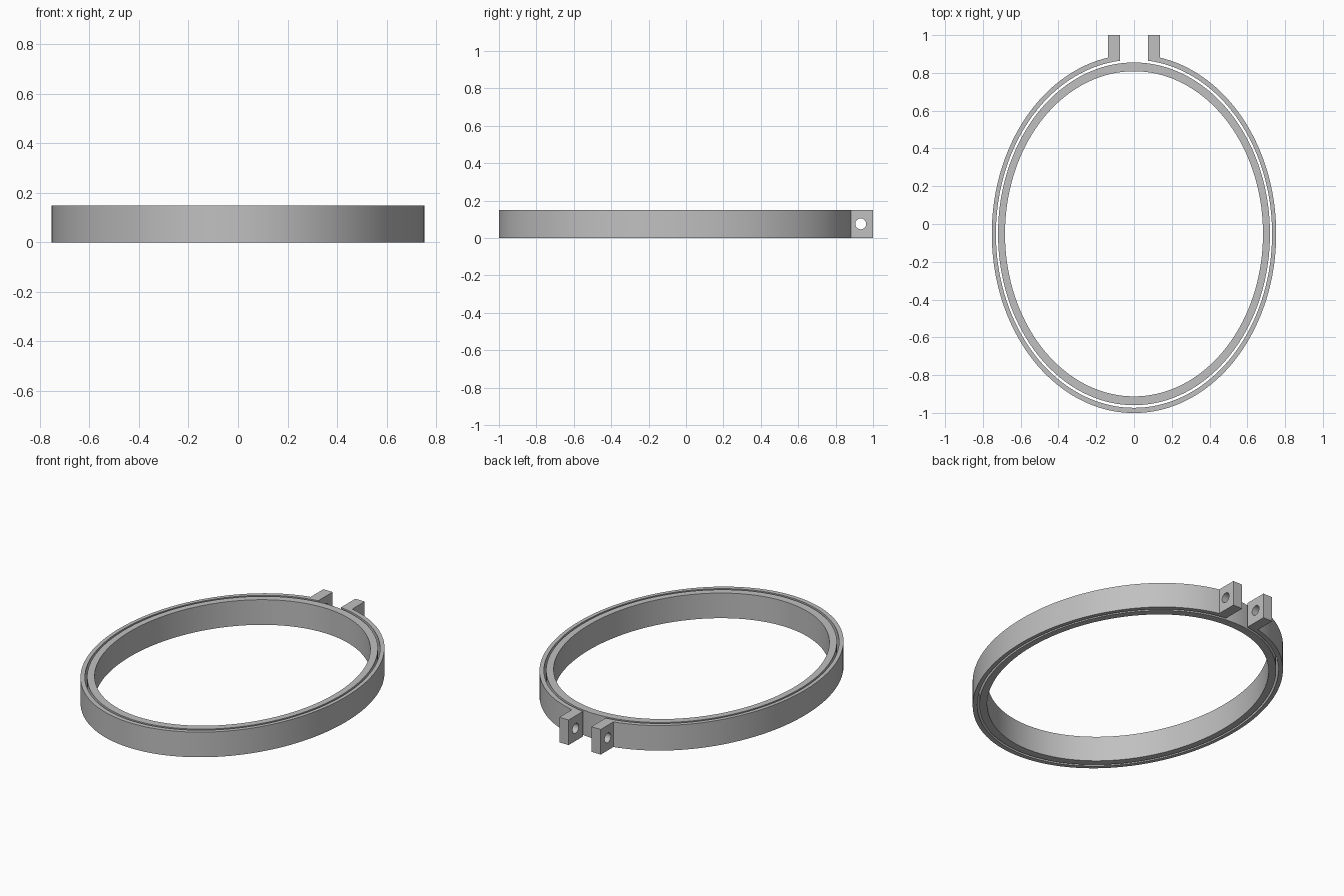
import bpy, bmesh
from math import sin, cos, asin, pi
from mathutils import Matrix

if "Cube" in bpy.data.objects:
    bpy.data.objects.remove(bpy.data.objects["Cube"])

HEIGHT = 0.15
CENTRE_Y = -0.052
SEGMENTS = 144
RATIO = 1.26              # oval length over width
LUG_IN, LUG_OUT = 0.075, 0.137

grey = bpy.data.materials.new("light grey")
grey.use_nodes = True
colour = (0.53, 0.53, 0.53, 1)
grey.diffuse_color = colour
grey.node_tree.nodes["Principled BSDF"].inputs["Base Color"].default_value = colour


def oval(rx, start, end, count):
    """Points on an oval; angles run clockwise from the back (+y)."""
    return [(rx * sin(a), CENTRE_Y + rx * RATIO * cos(a))
            for a in (start + (end - start) * i / count for i in range(count + 1))]


def extrude_faces(bm, faces):
    """Raise flat faces into a solid of the hoop height."""
    result = bmesh.ops.extrude_face_region(bm, geom=faces, use_keep_orig=True)
    top = [v for v in result["geom"] if isinstance(v, bmesh.types.BMVert)]
    bmesh.ops.translate(bm, verts=top, vec=(0, 0, HEIGHT))
    bmesh.ops.recalc_face_normals(bm, faces=bm.faces[:])


def make_object(name, bm):
    mesh = bpy.data.meshes.new(name)
    bm.to_mesh(mesh)
    bm.free()
    mesh.materials.append(grey)
    obj = bpy.data.objects.new(name, mesh)
    bpy.context.collection.objects.link(obj)
    return obj


def activate(obj):
    bpy.ops.object.select_all(action="DESELECT")
    obj.select_set(True)
    bpy.context.view_layer.objects.active = obj


# Inner hoop: a closed oval band
bm = bmesh.new()
loops = [[bm.verts.new((x, y, 0)) for x, y in oval(rx, 0, 2 * pi, SEGMENTS)[:-1]]
         for rx in (0.683, 0.72)]
inner, outer = loops
faces = []
for i in range(SEGMENTS):
    j = (i + 1) % SEGMENTS
    faces.append(bm.faces.new((inner[i], inner[j], outer[j], outer[i])))
extrude_faces(bm, faces)
inner_hoop = make_object("inner_hoop", bm)

# Outer hoop: a split oval band whose ends turn outward into two clamp lugs
R_IN, R_OUT = 0.731, 0.753
a_in = asin(LUG_IN / R_IN)
a_out = asin(LUG_OUT / R_OUT)
inside = oval(R_IN, a_in, 2 * pi - a_in, SEGMENTS)
outside = oval(R_OUT, a_out, 2 * pi - a_out, SEGMENTS)
bm = bmesh.new()
inner = [bm.verts.new((x, y, 0)) for x, y in inside]
outer = [bm.verts.new((x, y, 0)) for x, y in outside]
faces = [bm.faces.new((inner[i], inner[i + 1], outer[i + 1], outer[i]))
         for i in range(SEGMENTS)]
for end, side in ((0, 1), (-1, -1)):
    tips = [bm.verts.new((side * x, 1, 0)) for x in (LUG_OUT, LUG_IN)]
    faces.append(bm.faces.new((inner[end], outer[end], *tips)))
extrude_faces(bm, faces)
outer_hoop = make_object("outer_hoop", bm)

# Screw hole drilled through both lugs
bm = bmesh.new()
bmesh.ops.create_cone(bm, cap_ends=True, segments=32, radius1=0.029, radius2=0.029,
                      depth=0.5, matrix=Matrix.Translation((0, 0.934, HEIGHT / 2))
                      @ Matrix.Rotation(pi / 2, 4, "Y"))
cutter = make_object("hole_cutter", bm)
cutter.hide_render = True
activate(outer_hoop)
drill = outer_hoop.modifiers.new("screw hole", "BOOLEAN")
drill.operation = "DIFFERENCE"
drill.solver = "EXACT"
drill.object = cutter
bpy.ops.object.modifier_apply(modifier=drill.name)
bpy.data.objects.remove(cutter)

# Smooth walls with crisp rims
for obj in (inner_hoop, outer_hoop):
    activate(obj)
    bpy.ops.object.shade_smooth_by_angle(angle=pi / 6)
